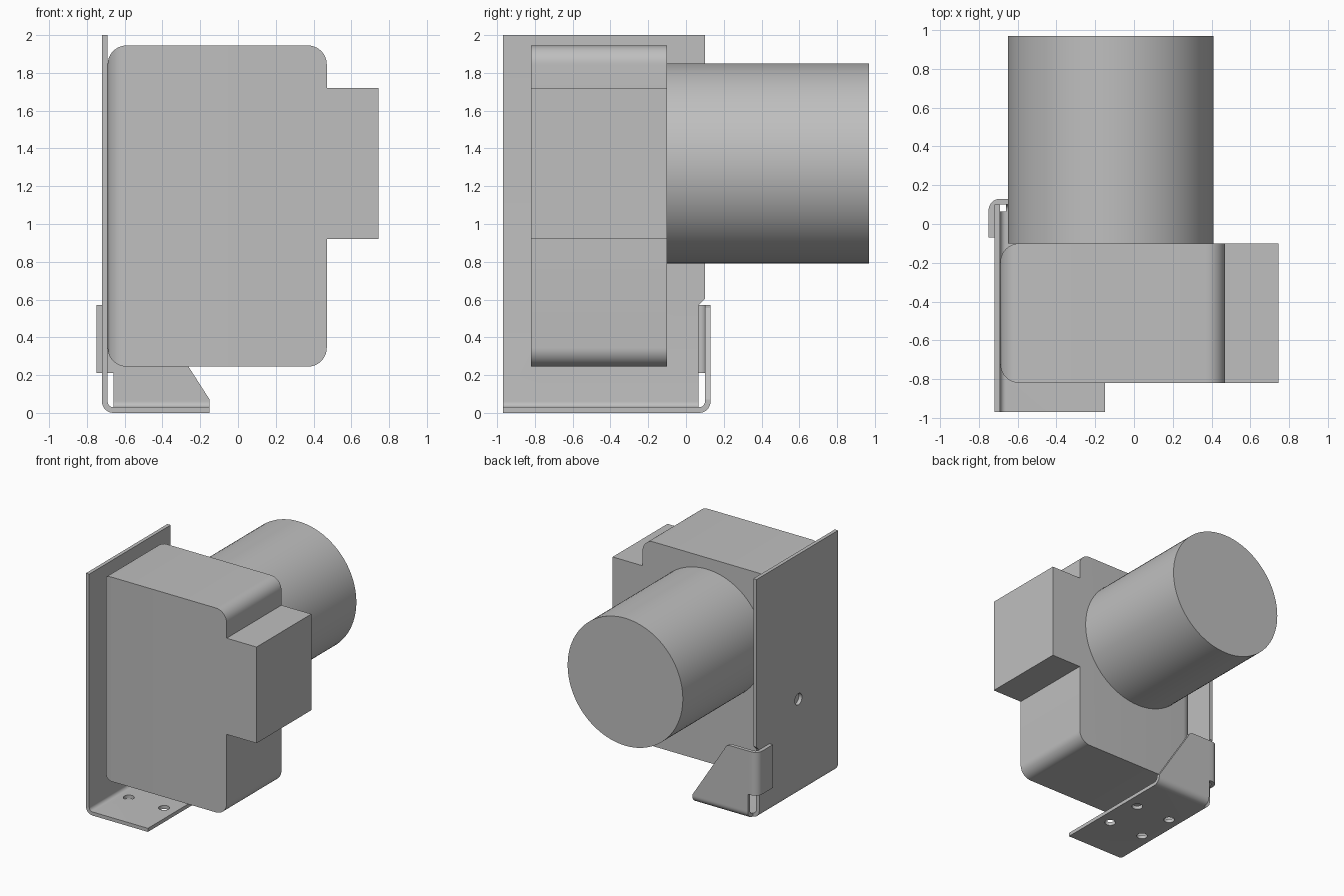
import bpy, bmesh
from math import sin, cos, pi
from mathutils import Vector

if "Cube" in bpy.data.objects:
    bpy.data.objects.remove(bpy.data.objects["Cube"], do_unlink=True)

grey = bpy.data.materials.new("plain grey")
grey.use_nodes = True
COLOUR = (0.52, 0.52, 0.52, 1)
grey.diffuse_color = COLOUR
grey.node_tree.nodes["Principled BSDF"].inputs["Base Color"].default_value = COLOUR

THICK, BEND = 0.03, 0.06


def prism(name, outline, place, lo, hi, bevel_rule=None):
    """Extrude a 2D outline from lo to hi; place(u, v, w) maps it into space."""
    bm = bmesh.new()
    face = bm.faces.new([bm.verts.new(place(u, v, lo)) for u, v in outline])
    grown = bmesh.ops.extrude_face_region(bm, geom=[face], use_keep_orig=True)
    shift = Vector(place(0, 0, hi)) - Vector(place(0, 0, lo))
    verts = [g for g in grown["geom"] if isinstance(g, bmesh.types.BMVert)]
    bmesh.ops.translate(bm, verts=verts, vec=shift)
    bmesh.ops.recalc_face_normals(bm, faces=bm.faces)
    if bevel_rule:
        edges = [e for e in bm.edges if bevel_rule(*[v.co for v in e.verts])]
        bmesh.ops.bevel(bm, geom=edges, offset=0.1, segments=10, profile=0.5,
                        affect='EDGES')
    mesh = bpy.data.meshes.new(name)
    bm.to_mesh(mesh)
    bm.free()
    mesh.materials.append(grey)
    obj = bpy.data.objects.new(name, mesh)
    bpy.context.collection.objects.link(obj)
    return obj


def arc(radius, start, end, n=8, centre=(0, 0)):
    return [(centre[0] + radius * cos(start + (end - start) * i / n),
             centre[1] + radius * sin(start + (end - start) * i / n))
            for i in range(n + 1)]


def bent_sheet(a, b):
    """Section of a folded sheet with legs a and b and a rounded corner."""
    c = (BEND, BEND)
    return ([(a, 0), (a, THICK)] + arc(BEND - THICK, 1.5 * pi, pi, centre=c)
            + [(THICK, b), (0, b)] + arc(BEND, pi, 1.5 * pi, centre=c))


def circle(x, y, radius, n):
    return arc(radius, 0, 2 * pi, n, (x, y))[:-1]


def combine(target, part, operation):
    """Apply a boolean and drop the helper part."""
    mod = target.modifiers.new("combine", 'BOOLEAN')
    mod.operation, mod.solver, mod.object = operation, 'EXACT', part
    graph = bpy.context.evaluated_depsgraph_get()
    mesh = bpy.data.meshes.new_from_object(target.evaluated_get(graph))
    target.modifiers.clear()
    target.data = mesh
    bpy.data.objects.remove(part, do_unlink=True)


def along_y(u, v, w):
    return (u, w, v)


def along_x(u, v, w):
    return (w, u, v)


def along_z(u, v, w):
    return (u, v, w)


# Housing with side block; round the left-hand rim and the far upper and lower edges
def housing_edges(p, q):
    rim = p.x < -0.6 and q.x < -0.6
    far = abs(p.x - 0.47) < 0.01 and abs(p.y - q.y) > 0.1 and abs(p.z - 1.095) > 0.7
    return rim or far


housing = prism("housing", [(-0.69, 0.245), (0.47, 0.245), (0.47, 0.92), (0.745, 0.92),
                            (0.745, 1.72), (0.47, 1.72), (0.47, 1.945), (-0.69, 1.945)],
                along_y, -0.82, -0.10, housing_edges)

# Round drum at the back
drum = prism("drum", circle(-0.12, 1.32, 0.53, 96), along_y, -0.10, 0.97)

# Folded mounting bracket: tall side plate and bottom flange
bracket = prism("bracket", bent_sheet(0.57, 2),
                lambda u, v, w: (u - 0.72, w, v), -0.97, 0.10)
notch = prism("notch", [(0.065, -0.1), (0.2, -0.1), (0.2, 0.705), (0.065, 0.57)],
              along_x, -0.9, 0.1)
combine(bracket, notch, 'DIFFERENCE')

# Screw holes in the flange and the side plate
for x in (-0.585, -0.26):
    for y in (-0.60, -0.27):
        combine(bracket, prism("hole", circle(x, y, 0.042, 24), along_z, -0.1, 0.1),
                'DIFFERENCE')
combine(bracket, prism("hole", circle(-0.45, 0.795, 0.047, 24), along_x, -0.8, -0.65),
        'DIFFERENCE')

# Rear gusset folded up from the flange, with a tab wrapped round the side plate
fold = prism("fold", bent_sheet(0.065, 0.07),
             lambda u, v, w: (w, 0.13 - u, v), -0.66, -0.15)
gusset = prism("gusset", [(-0.66, 0.07), (-0.15, 0.07), (-0.445, 0.53), (-0.458, 0.555),
                          (-0.485, 0.57), (-0.66, 0.57)], along_y, 0.10, 0.13)
tab = prism("tab", bent_sheet(0.09, 0.20),
            lambda u, v, w: (u - 0.75, 0.13 - v, w), 0.21, 0.57)
for part in (fold, gusset, tab):
    combine(bracket, part, 'UNION')

# Smooth the curved surfaces, keep folds and rims sharp
bpy.ops.object.select_all(action='DESELECT')
for obj in (housing, drum, bracket):
    obj.select_set(True)
bpy.context.view_layer.objects.active = housing
bpy.ops.object.shade_smooth_by_angle(angle=0.5)
